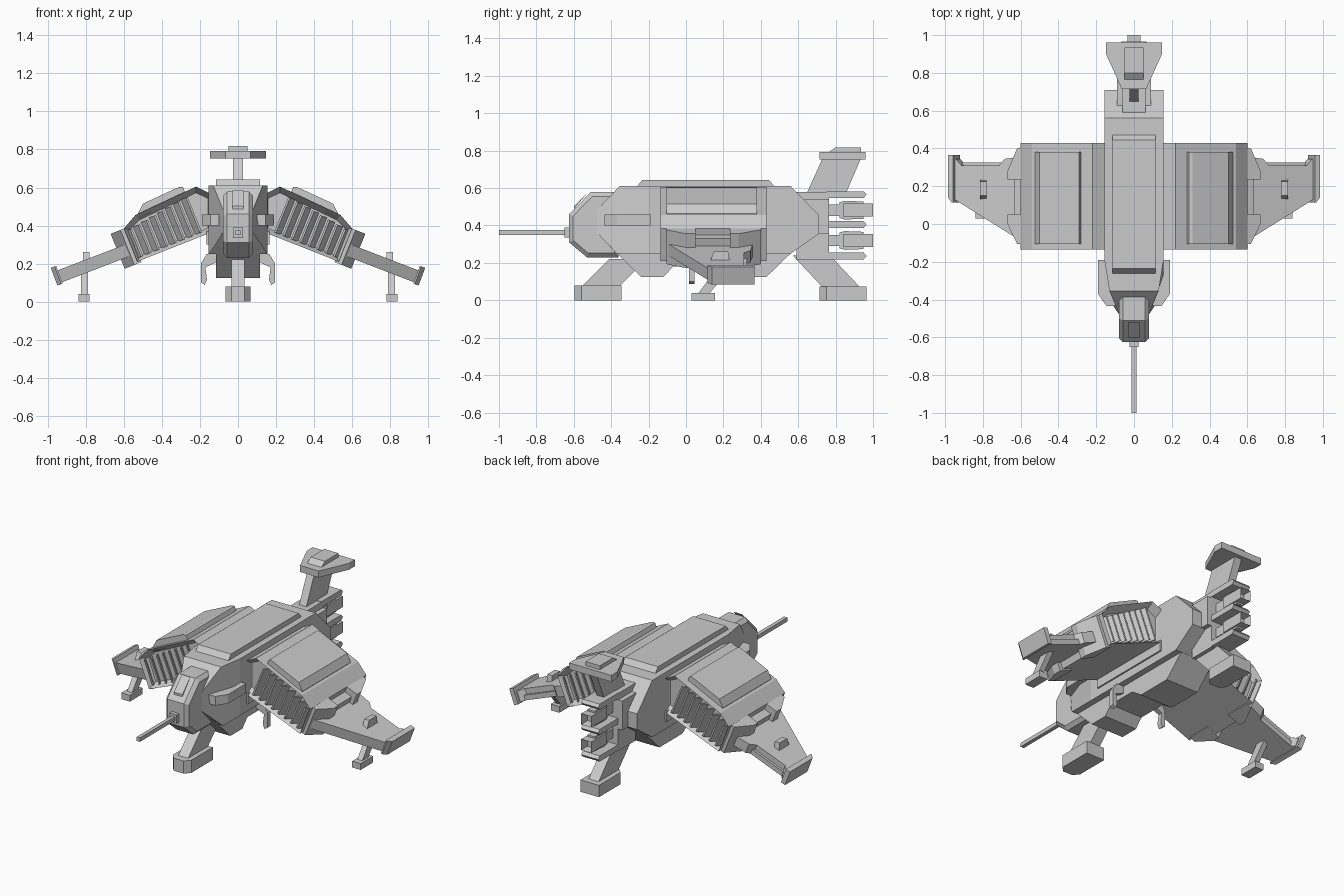
import bpy, bmesh
from mathutils import Vector as V

grey = bpy.data.materials.new("hull grey")
grey.diffuse_color = (0.6, 0.6, 0.6, 1)


def prism(name, pts, vec, mirror=False, bevel=0, inset=None, edit=None):
    """Sweep a planar 3D polygon along vec; optional cap bevel, cap recess, mirror in x."""
    bm = bmesh.new()
    vec = V(vec)
    a = [bm.verts.new(V(p)) for p in pts]
    b = [bm.verts.new(V(p) + vec) for p in pts]
    n = len(pts)
    caps = [bm.faces.new(a), bm.faces.new(b[::-1])]
    for i in range(n):
        j = (i + 1) % n
        bm.faces.new((a[j], a[i], b[i], b[j]))
    if edit:
        for v in bm.verts:
            edit(v.co)
    bmesh.ops.recalc_face_normals(bm, faces=bm.faces[:])
    if inset:
        bmesh.ops.inset_individual(bm, faces=caps, thickness=inset[0], depth=0)
        for f in caps:
            bmesh.ops.translate(bm, verts=f.verts[:], vec=-f.normal * inset[1])
    if bevel:
        edges = list({e for f in caps for e in f.edges})
        bmesh.ops.bevel(bm, geom=edges, offset=bevel, segments=1, affect='EDGES', profile=0.5)
    me = bpy.data.meshes.new(name)
    bm.to_mesh(me)
    bm.free()
    me.materials.append(grey)
    ob = bpy.data.objects.new(name, me)
    bpy.context.collection.objects.link(ob)
    if mirror:
        ob.modifiers.new("mirror", 'MIRROR').use_mirror_merge = False
    return ob


def side(name, yz, x0, x1, **k):      # side profile swept across x
    return prism(name, [(x0, y, z) for y, z in yz], (x1 - x0, 0, 0), **k)


def front(name, xz, y0, y1, **k):     # front profile swept along y
    return prism(name, [(x, y0, z) for x, z in xz], (0, y1 - y0, 0), **k)


def plan(name, xy, z0, z1, **k):      # plan outline swept up
    return prism(name, [(x, y, z0) for x, y in xy], (0, 0, z1 - z0), **k)


def box(name, x0, x1, y0, y1, z0, z1, **k):
    return plan(name, [(x0, y0), (x1, y0), (x1, y1), (x0, y1)], z0, z1, **k)


# Fuselage, narrowed at the front
def taper(co):
    if co.y < -0.45:
        co.x *= 0.5
    elif co.y < -0.34 and co.z > 0.5:
        co.x *= 0.84


side("fuselage_front", [(-.2, .61), (-.355, .61), (-.48, .48), (-.48, .365), (-.37, .25), (-.2, .25)],
     -.155, .155, edit=taper)
side("fuselage", [(-.2, .61), (.56, .61), (.71, .455), (.71, .355), (.56, .25), (-.2, .25)], -.155, .155)
side("belly", [(-.41, .29), (-.24, .125), (-.12, .125), (-.07, .18), (.12, .18), (.2, .125),
               (.43, .125), (.6, .29)], -.115, .115)
side("spine_plate", [(-.265, .605), (-.235, .642), (.445, .642), (.475, .605)], -.115, .115)
plan("side_intake", [(.1, -.19), (.19, -.19), (.19, -.37), (.145, -.435), (.1, -.435)], .4, .458, mirror=True)
box("root_rail", .1, .165, -.135, .43, .3, .37, mirror=True)

# Nose, window plate and gun
side("nose", [(-.36, .578), (-.51, .578), (-.625, .46), (-.625, .31), (-.53, .23), (-.36, .23)],
     -.08, .08, bevel=.022)
side("nose_window", [(-.525, .578), (-.52, .583), (-.60, .502), (-.60, .488)], -.03, .03)
box("gun_mount", -.025, .025, -.65, -.6, .335, .39)
box("gun_barrel", -.012, .012, -1, -.62, .35, .375)

# Inner wings with louvred vents at both ends
front("inner_wing", [(.13, .56), (.22, .605), (.54, .455), (.60, .385), (.53, .21), (.13, .368)],
      -.135, .43, mirror=True, inset=(.033, .05))
front("wing_top_panel", [(.275, .565), (.29, .603), (.31, .603), (.5, .515), (.525, .465), (.52, .44)],
      -.105, .38, mirror=True)
along, up = V((.927, 0, -.375)), V((.375, 0, .927))
for y, s in ((-.13, 1), (.425, -1)):
    for i in range(8):
        t = i / 7
        p = V((.19 + .31 * t, y, .365 - .125 * t))
        h = .2 - .045 * t
        quad = [p, p + up * h, p + up * h + along * .028 + V((0, s * .045, 0)), p + along * .028 + V((0, s * .045, 0))]
        prism("vent_slat", quad, along * .01, mirror=True)

# Wing end clamps holding the outer wing
end = V((.53, 0, .21))


def clamp(name, ny, lo, hi):
    prism(name, [end + along * n + V((0, y, 0)) + up * lo for n, y in ny], up * (hi - lo), mirror=True)


clamp("clamp_rear", [(-.02, .4), (.02, .4), (.075, .28), (.075, .235), (-.02, .235)], -.01, .188)
clamp("clamp_front", [(-.02, -.105), (.02, -.105), (.075, -.0), (.075, .05), (-.02, .05)], -.01, .188)
clamp("clamp_middle", [(-.02, .05), (.05, .05), (.05, .235), (-.02, .235)], .0, .15)

# Outer wings, tips and small landing feet
outline = [(.55, .36), (.66, .345), (.69, .31), (.89, .31), (.92, .345), (.95, .345), (.95, .145), (.55, -.105)]
prism("outer_wing", [(x, y, .225 - .385 * (x - .605)) for x, y in outline], (.024, 0, .062), mirror=True)
flap = [(.68, .3), (.9, .3), (.9, .325), (.68, .325)]
prism("wing_flap", [(x, y, .225 - .385 * (x - .605)) for x, y in flap], (.01, 0, .03), mirror=True)
tip = [(.922, .365), (.95, .365), (.95, .14), (.93, .115), (.922, .115)]
prism("wing_tip", [(x, y, .095 - .385 * (x - .922)) for x, y in tip], (.035, 0, .093), mirror=True)
side("wing_blister", [(.125, .2), (.15, .262), (.225, .262), (.235, .2)], .78, .815, mirror=True)
side("wing_leg", [(.06, .03), (.12, .03), (.235, .17), (.165, .17)], .79, .825, mirror=True)
box("wing_foot", .78, .84, .03, .155, 0, .04, mirror=True)

# Belly claws
claw = [(.105, .25), (.165, .25), (.195, .2), (.195, .1), (.175, .088), (.163, .115), (.172, .18), (.105, .21)]
front("belly_claw", claw, .015, .045, mirror=True)

# Main landing legs
side("front_leg", [(-.56, .07), (-.36, .07), (-.21, .22), (-.41, .22)], -.035, .035)
plan("front_foot", [(-.035, -.595), (.035, -.595), (.065, -.56), (.065, -.345), (-.065, -.345), (-.065, -.56)], 0, .08)
side("rear_leg", [(.57, .24), (.77, .24), (.93, .07), (.73, .07)], -.035, .035)
plan("rear_foot", [(-.035, .715), (.035, .715), (.065, .75), (.065, .965), (-.065, .965), (-.065, .75)], 0, .075)

# Tail engine stack
box("engine_column", -.06, .06, .59, .765, .215, .58)
box("engine_cheek", -.09, .09, .6, .765, .355, .54)
for z in (.237, .405, .565):
    side("engine_shelf", [(.75, z - .018), (.95, z - .018), (.965, z), (.95, z + .018), (.75, z + .018)], -.06, .06)
for z in (.32, .482):
    box("engine_core", -.025, .025, .75, .9, z - .03, z + .03)
    front("nozzle", [(-.035, z - .035), (.035, z - .035), (.035, z + .035), (-.035, z + .035)],
          .84, 1.0, inset=(.012, .05))
    for s in (-1, 1):
        side("nozzle_bar", [(.82, z + s * .03), (.82, z + s * .042), (.85, z + s * .05), (.95, z + s * .046),
                            (.95, z + s * .03)], -.025, .025)

# T-shaped tail
side("tail_fin", [(.64, .56), (.85, .56), (.94, .77), (.735, .77)], -.025, .025)
plan("tail_plane", [(-.065, .715), (.065, .715), (.148, .9), (.148, .96), (-.148, .96), (-.148, .9)], .752, .793)
side("tail_cap", [(.76, .79), (.8, .818), (.935, .818), (.935, .79)], -.05, .05)
